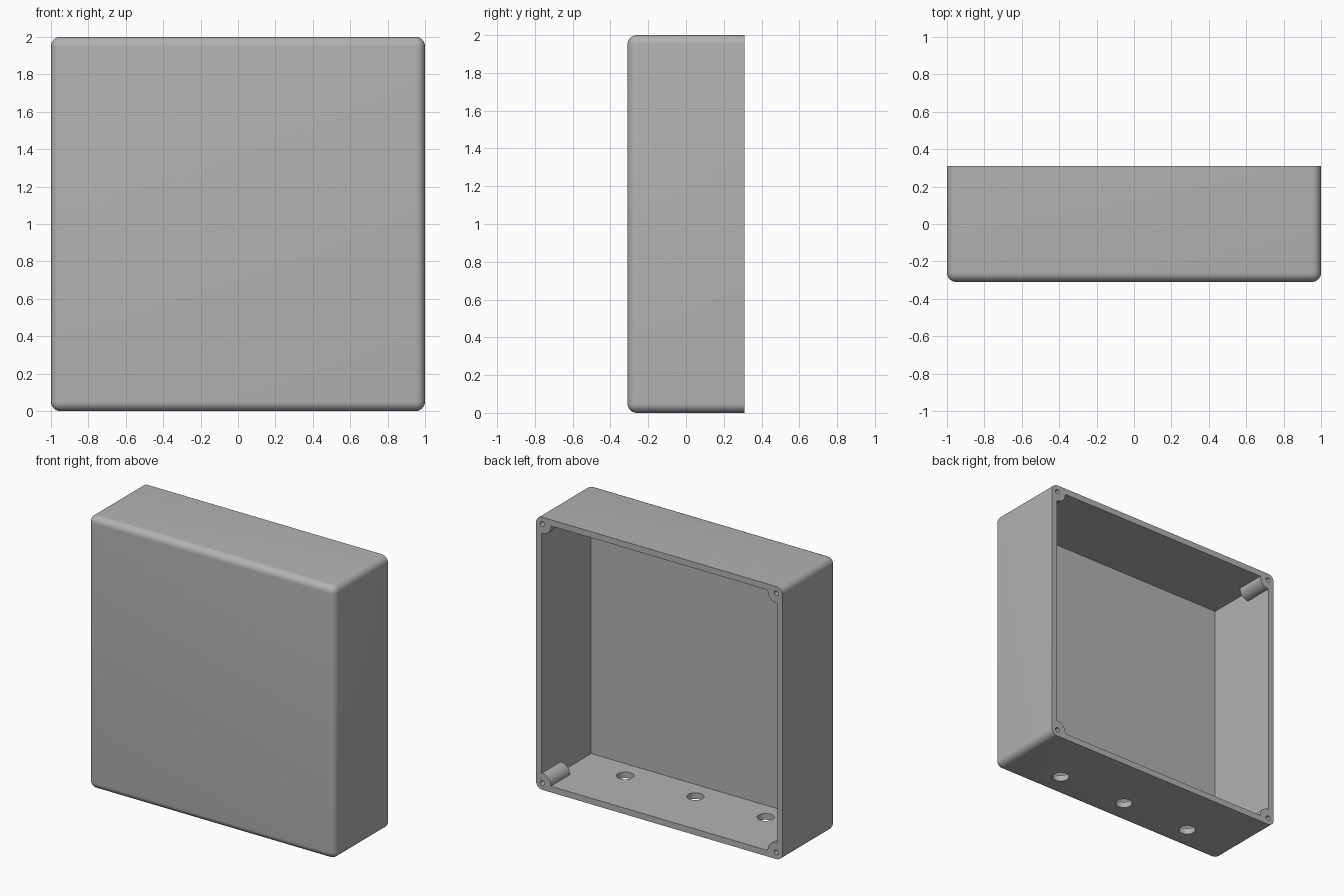
import bpy, bmesh, math
from mathutils import Matrix

cube = bpy.data.objects.get("Cube")
if cube:
    bpy.data.objects.remove(cube, do_unlink=True)

HALF, DEPTH, WALL, ROUND = 1.0, 0.31, 0.045, 0.05
POST_X, POST_R, POST_LEN = 0.95, 0.07, 0.22

grey = bpy.data.materials.new("plain_grey")
grey.use_nodes = True
COLOUR = (0.45, 0.45, 0.45, 1)
grey.diffuse_color = COLOUR
grey.node_tree.nodes["Principled BSDF"].inputs["Base Color"].default_value = COLOUR


def make_object(name, bm):
    bmesh.ops.recalc_face_normals(bm, faces=bm.faces)
    mesh = bpy.data.meshes.new(name)
    bm.to_mesh(mesh)
    bm.free()
    obj = bpy.data.objects.new(name, mesh)
    bpy.context.collection.objects.link(obj)
    mesh.materials.append(grey)
    return obj


def box(name, half, y0, y1, radius=0):
    bm = bmesh.new()
    size = Matrix.Diagonal((2 * half, y1 - y0, 2 * half, 1))
    bmesh.ops.create_cube(bm, size=1, matrix=Matrix.Translation((0, (y0 + y1) / 2, HALF)) @ size)
    if radius:
        # round every edge except those of the open back
        edges = [e for e in bm.edges if min(v.co.y for v in e.verts) < y1 - 0.01]
        bmesh.ops.bevel(bm, geom=edges, offset=radius, segments=8, profile=0.5, affect='EDGES')
        for v in bm.verts:
            if v.co.y > y1 - 1e-4:
                v.co.y = y1
    return make_object(name, bm)


def cylinder(name, centre, radius, length, axis, sides=32):
    bm = bmesh.new()
    turn = Matrix.Rotation(math.pi / 2, 4, 'X') if axis == 'Y' else Matrix()
    bmesh.ops.create_cone(bm, cap_ends=True, segments=sides, radius1=radius, radius2=radius,
                          depth=length, matrix=Matrix.Translation(centre) @ turn)
    return make_object(name, bm)


def cut(target, cutter):
    mod = target.modifiers.new("cut", 'BOOLEAN')
    mod.operation = 'DIFFERENCE'
    mod.solver = 'EXACT'
    mod.object = cutter
    bpy.context.view_layer.objects.active = target
    bpy.ops.object.modifier_apply(modifier=mod.name)
    bpy.data.objects.remove(cutter, do_unlink=True)


# hollow space, with the four corner screw posts left standing
case = box("enclosure_case", HALF, -DEPTH, DEPTH, ROUND)
cavity = box("cavity", HALF - WALL, -DEPTH + WALL, DEPTH + 0.1)
corners = [(sx * POST_X, HALF + sz * POST_X) for sx in (-1, 1) for sz in (-1, 1)]
for x, z in corners:
    start, end = DEPTH - POST_LEN, DEPTH + 0.2
    cut(cavity, cylinder("post", (x, (start + end) / 2, z), POST_R, end - start, 'Y'))
cut(case, cavity)

# screw holes in the posts
for x, z in corners:
    cut(case, cylinder("screw_hole", (x, DEPTH, z), 0.018, 0.36, 'Y', 20))

# three cable holes through the bottom wall
for x in (-0.57, 0, 0.57):
    cut(case, cylinder("cable_hole", (x, -0.11, 0), 0.058, 0.2, 'Z'))

# smooth rounded edges, crisp corners
bpy.ops.object.select_all(action='DESELECT')
case.select_set(True)
bpy.context.view_layer.objects.active = case
bpy.ops.object.shade_smooth_by_angle(angle=math.radians(30))
